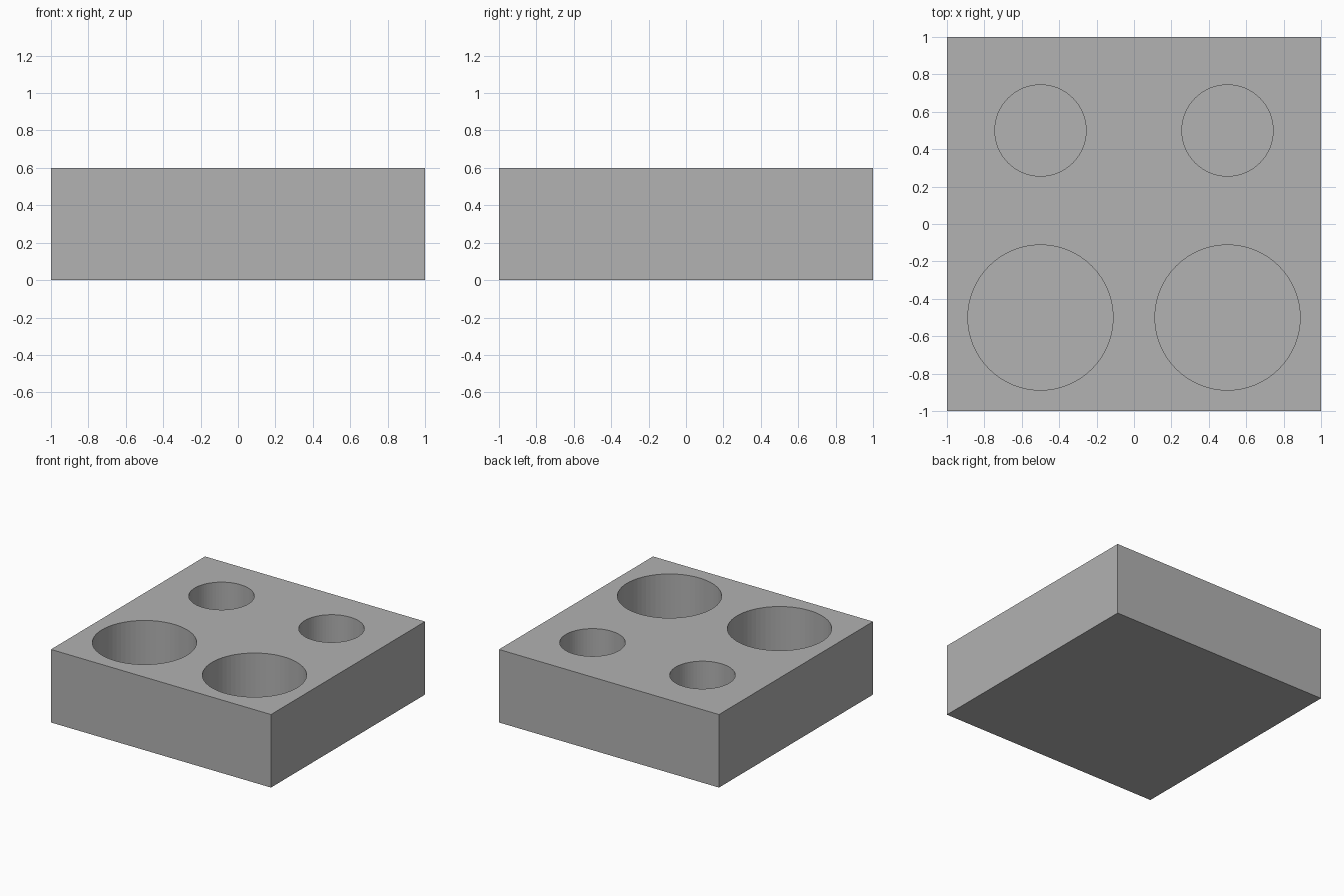
import bpy

if "Cube" in bpy.data.objects:
    bpy.data.objects.remove(bpy.data.objects["Cube"], do_unlink=True)

HEIGHT = 0.6
DEPTH = 0.5    # depth of the blind holes
SPACING = 0.5  # hole centres sit this far from both axes

# Plain grey
grey = bpy.data.materials.new("plain_grey")
grey.use_nodes = True
colour = (0.445, 0.445, 0.445, 1)
grey.diffuse_color = colour
grey.node_tree.nodes["Principled BSDF"].inputs["Base Color"].default_value = colour

# Square block
bpy.ops.mesh.primitive_cube_add(size=2, location=(0, 0, HEIGHT / 2))
block = bpy.context.object
block.name = "holder_block"
block.scale.z = HEIGHT / 2
bpy.ops.object.transform_apply(location=True, scale=True)
block.data.materials.append(grey)


def drill(x, y, radius):
    """Cut one round blind hole down from the top of the block."""
    top = HEIGHT + 0.1
    bottom = HEIGHT - DEPTH
    bpy.ops.mesh.primitive_cylinder_add(
        vertices=64, radius=radius, depth=top - bottom,
        location=(x, y, (top + bottom) / 2))
    cutter = bpy.context.object
    cutter.name = "hole_cutter"
    cutter.hide_render = True
    cutter.data.materials.append(grey)
    bpy.context.view_layer.objects.active = block
    cut = block.modifiers.new("hole", "BOOLEAN")
    cut.operation = "DIFFERENCE"
    cut.solver = "EXACT"
    cut.object = cutter
    bpy.ops.object.modifier_apply(modifier=cut.name)
    bpy.data.objects.remove(cutter, do_unlink=True)


# Wide holes in front, narrow holes behind
for side in (-1, 1):
    drill(side * SPACING, -SPACING, 0.388)
    drill(side * SPACING, SPACING, 0.244)
